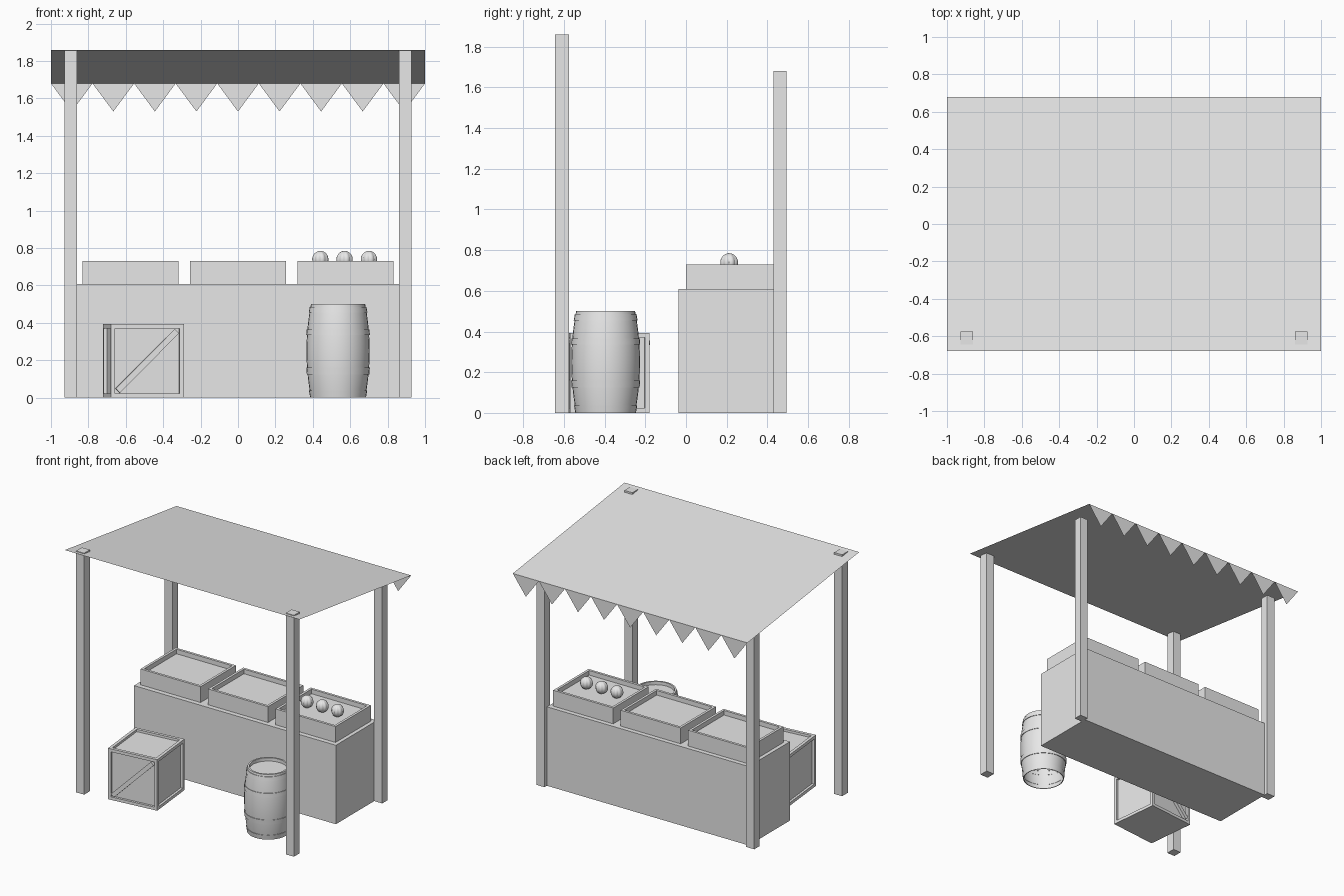
import bpy, bmesh, math
from mathutils import Vector, Matrix

if "Cube" in bpy.data.objects:
    bpy.data.objects.remove(bpy.data.objects["Cube"])

grey = bpy.data.materials.new("plain_grey")
grey.diffuse_color = (0.8, 0.8, 0.8, 1)
grey.use_nodes = True
grey.node_tree.nodes["Principled BSDF"].inputs["Base Color"].default_value = grey.diffuse_color


def finish(name, bm, smooth=False):
    me = bpy.data.meshes.new(name)
    bm.to_mesh(me)
    bm.free()
    me.materials.append(grey)
    ob = bpy.data.objects.new(name, me)
    bpy.context.collection.objects.link(ob)
    if smooth:
        bpy.ops.object.select_all(action='DESELECT')
        ob.select_set(True)
        bpy.context.view_layer.objects.active = ob
        bpy.ops.object.shade_smooth_by_angle(angle=math.radians(35))
    return ob


def box_mesh(lo, hi):
    lo, hi = Vector(lo), Vector(hi)
    bm = bmesh.new()
    bmesh.ops.create_cube(bm, size=1)
    bmesh.ops.scale(bm, vec=hi - lo, verts=bm.verts)
    bmesh.ops.translate(bm, vec=(lo + hi) / 2, verts=bm.verts)
    bm.normal_update()
    return bm


def inset(bm, faces, width, depth):
    bmesh.ops.inset_individual(bm, faces=faces, thickness=width, depth=0)
    bm.normal_update()
    res = bmesh.ops.extrude_discrete_faces(bm, faces=faces)
    for f in res["faces"]:
        bmesh.ops.translate(bm, vec=-f.normal * depth, verts=f.verts)
    bm.normal_update()


# Posts: tall pair in front, shorter pair behind
for label, y0, y1, top in (("front_post", -0.645, -0.575, 1.86), ("back_post", 0.43, 0.495, 1.68)):
    for side, x0 in (("left", -0.928), ("right", 0.86)):
        finish(f"{label}_{side}", box_mesh((x0, y0, 0), (x0 + 0.068, y1, top)))

# Sloping cloth roof
bm = bmesh.new()
bm.faces.new([bm.verts.new(p) for p in
              ((-1, -0.68, 1.86), (1, -0.68, 1.86), (1, 0.68, 1.68), (-1, 0.68, 1.68))])
finish("cloth_roof", bm)

# Row of cloth pennants along the low edge
bm = bmesh.new()
w = 2 / 9
for i in range(9):
    x = -1 + i * w
    bm.faces.new([bm.verts.new(p) for p in
                  ((x, 0.68, 1.68), (x + w, 0.68, 1.68), (x + w / 2, 0.68, 1.53))])
finish("pennants", bm)

# Counter
finish("counter", box_mesh((-0.86, -0.037, 0), (0.86, 0.465, 0.608)))

# Display trays with a sunken floor
for i, x in enumerate((-0.575, 0, 0.575)):
    bm = box_mesh((x - 0.256, 0, 0.608), (x + 0.256, 0.43, 0.73))
    inset(bm, [f for f in bm.faces if f.normal.z > 0.9], 0.027, 0.035)
    finish(f"tray_{i + 1}", bm)

# Ribbed round fruit
for i, x in enumerate((0.44, 0.57, 0.70)):
    bm = bmesh.new()
    bmesh.ops.create_uvsphere(bm, u_segments=32, v_segments=12, radius=0.046)
    for v in bm.verts:
        rib = 0.88 + 0.12 * abs(math.sin(4 * math.atan2(v.co.y, v.co.x)))
        v.co.x *= rib
        v.co.y *= rib
    bmesh.ops.translate(bm, vec=(x, 0.212, 0.739), verts=bm.verts)
    finish(f"fruit_{i + 1}", bm, True)


def lathe(bm, profile, segments=32):
    rings = []
    for r, z in profile:
        rings.append([bm.verts.new((r * math.cos(a), r * math.sin(a), z)) for a in
                      (2 * math.pi * k / segments for k in range(segments))])
    for a, b in zip(rings, rings[1:]):
        for k in range(segments):
            n = (k + 1) % segments
            bm.faces.new((a[k], a[n], b[n], b[k]))
    return rings


def barrel_radius(z):
    return 0.169 - 0.024 * ((z - 0.25) / 0.25) ** 2


barrel_place = Matrix.Translation((0.535, -0.395, 0))

# Barrel: bulging staves, open underneath, lid sunk below the rim
bm = bmesh.new()
side = [(barrel_radius(z), z) for z in (i * 0.05 for i in range(11))]
rings = lathe(bm, side + [(0.132, 0.50), (0.132, 0.475)])
bm.faces.new(rings[-1])
bm.transform(barrel_place)
finish("barrel", bm, True)

# Barrel hoops
for i, (z0, z1) in enumerate(((0.0, 0.037), (0.125, 0.16), (0.335, 0.365), (0.455, 0.485))):
    bm = bmesh.new()
    a, b = barrel_radius(z0), barrel_radius(z1)
    lathe(bm, [(a - 0.002, z0), (a + 0.004, z0), (b + 0.004, z1), (b - 0.002, z1)])
    bm.transform(barrel_place)
    finish(f"barrel_hoop_{i + 1}", bm, True)

# Crate with sunken panels, turned slightly
crate_place = Matrix.Translation((-0.505, -0.395, 0)) @ Matrix.Rotation(math.radians(5.9), 4, 'Z')
h = 0.1965
bm = box_mesh((-h, -h, 0), (h, h, 2 * h))
inset(bm, [f for f in bm.faces if f.normal.z > -0.5], 0.033, 0.018)
bm.transform(crate_place)
finish("crate", bm)

# Diagonal braces on the crate front and back
for label, s in (("front", -1), ("back", 1)):
    bm = box_mesh((-0.225, -0.012, -0.016), (0.225, 0.012, 0.016))
    bm.transform(crate_place @ Matrix.Translation((0, s * (h - 0.007), h))
                 @ Matrix.Rotation(math.radians(-45), 4, 'Y'))
    finish(f"crate_brace_{label}", bm)
